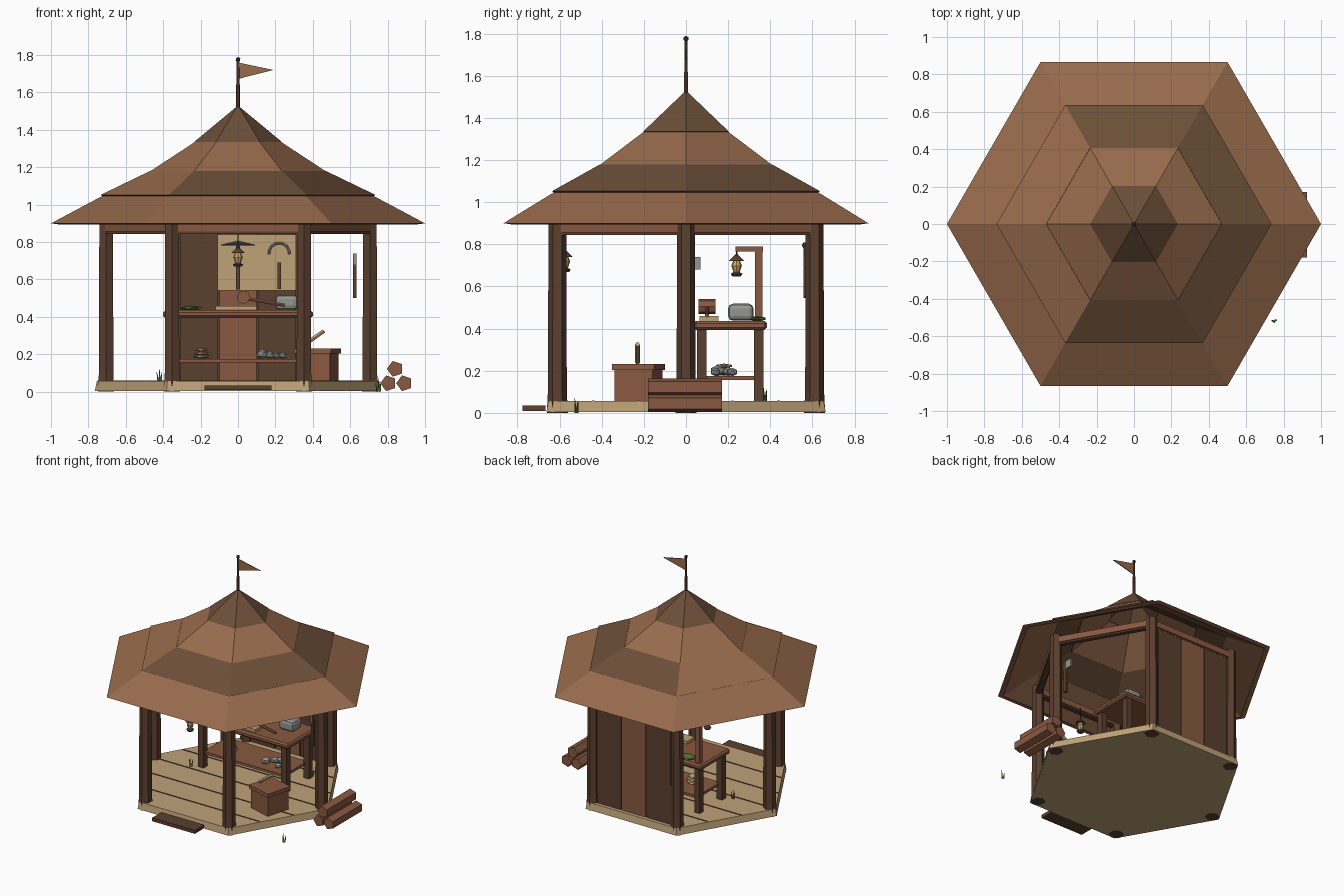
import bpy, bmesh, math
from mathutils import Vector, Matrix

if "Cube" in bpy.data.objects:
    bpy.data.objects.remove(bpy.data.objects["Cube"])


def material(name, rgb):
    m = bpy.data.materials.new(name)
    m.diffuse_color = (*rgb, 1)
    m.use_nodes = True
    m.node_tree.nodes["Principled BSDF"].inputs["Base Color"].default_value = m.diffuse_color
    return m


LIGHT = material("light_brown_wood", (0.31, 0.145, 0.072))
ROOF_DARK = material("dark_roof_wood", (0.15, 0.078, 0.04))
POST = material("dark_brown_wood", (0.105, 0.05, 0.028))
RED = material("red_brown_wood", (0.25, 0.1, 0.052))
TAN = material("tan_wood", (0.52, 0.36, 0.19))
GREY = material("grey_stone", (0.30, 0.30, 0.28))
METAL = material("dark_metal", (0.06, 0.06, 0.065))
GREEN = material("leaf_green", (0.10, 0.19, 0.035))
GLOW = material("lamp_yellow", (0.62, 0.38, 0.12))


def finish(name, bm, *mats):
    bmesh.ops.recalc_face_normals(bm, faces=bm.faces)
    me = bpy.data.meshes.new(name)
    bm.to_mesh(me)
    bm.free()
    ob = bpy.data.objects.new(name, me)
    for m in mats:
        me.materials.append(m)
    bpy.context.collection.objects.link(ob)
    return ob


def box(name, size, loc, mat, rot=(0, 0, 0)):
    bm = bmesh.new()
    bmesh.ops.create_cube(bm, size=1)
    bmesh.ops.scale(bm, vec=size, verts=bm.verts)
    ob = finish(name, bm, mat)
    ob.location, ob.rotation_euler = loc, rot
    return ob


def lathe(name, profile, mat, sides=6, loc=(0, 0, 0), turn=0.0, closed=False):
    """Spin (radius, z) points; closed joins the last point to the first."""
    bm = bmesh.new()
    rings = []
    for r, z in profile:
        rings.append([bm.verts.new((r * math.cos(turn + k * math.tau / sides),
                                    r * math.sin(turn + k * math.tau / sides), z))
                      for k in range(sides)])
    for i in range(len(rings) if closed else len(rings) - 1):
        a, b = rings[i], rings[(i + 1) % len(rings)]
        for k in range(sides):
            n = (k + 1) % sides
            bm.faces.new((a[k], a[n], b[n], b[k]))
    if not closed:
        bm.faces.new(rings[0])
        bm.faces.new(rings[-1])
    bmesh.ops.remove_doubles(bm, verts=bm.verts, dist=1e-5)
    ob = finish(name, bm, mat)
    ob.location = loc
    return ob


def rod(name, p, q, r, mat, sides=6, r2=None):
    p, q = Vector(p), Vector(q)
    ob = lathe(name, [(r, 0), (r if r2 is None else r2, (q - p).length)], mat, sides, p)
    ob.rotation_euler = (q - p).to_track_quat('Z', 'Y').to_euler()
    return ob


def pebble(name, size, loc, mat, detail=1):
    bm = bmesh.new()
    bmesh.ops.create_icosphere(bm, subdivisions=detail, radius=1)
    bmesh.ops.scale(bm, vec=size, verts=bm.verts)
    ob = finish(name, bm, mat)
    ob.location = loc
    return ob


# Floor slab with dark seams between the planks
lathe("floor", [(0.765, 0.004), (0.755, 0.056)], TAN)
for i in range(-2, 3):
    y = i * 0.22
    box("floor_seam", (2 * (0.75 - abs(y) / math.sqrt(3)), 0.01, 0.004), (0, y, 0.057), POST)

# Corner posts, feet and top beams
corners = [Vector((0.705 * math.cos(k * math.pi / 3), 0.705 * math.sin(k * math.pi / 3), 0))
           for k in range(6)]
for k, c in enumerate(corners):
    lathe("post", [(0.05, 0.0), (0.045, 0.1), (0.042, 0.92)], POST, 6, c, math.pi / 2)
    d = corners[(k + 1) % 6]
    mid = (c + d) / 2
    turn = math.atan2(d.y - c.y, d.x - c.x)
    box("top_beam", (0.64, 0.05, 0.045), (mid.x, mid.y, 0.878), RED, (0, 0, turn))
    box("beam_trim", (0.64, 0.035, 0.012), (mid.x, mid.y, 0.85), POST, (0, 0, turn))

# Roof tiers, each a thin hexagonal shell
lathe("roof_eave", [(1.0, 0.9), (0.70, 1.06), (0.68, 1.04), (0.96, 0.895)], LIGHT, closed=True)
tier = lathe("roof_middle", [(0.735, 1.052), (0.47, 1.18), (0.45, 1.16), (0.70, 1.035)],
             ROOF_DARK, closed=True)
tier.data.materials.append(LIGHT)
for f in tier.data.polygons:
    if f.normal.z > 0.1 and f.center.x < -0.3:
        f.material_index = 1
lathe("roof_upper", [(0.49, 1.165), (0.20, 1.355), (0.18, 1.335), (0.46, 1.15)], LIGHT, closed=True)
lathe("roof_cap", [(0.235, 1.335), (0.0, 1.53), (0.0, 1.50), (0.21, 1.33)], ROOF_DARK, closed=True)

# Flag pole and pennant
lathe("flag_pole", [(0.011, 1.48), (0.008, 1.775)], POST)
pebble("pole_knob", (0.014, 0.014, 0.014), (0, 0, 1.776), METAL)
bm = bmesh.new()
pennant = [bm.verts.new(v) for v in ((0, -0.003, 1.672), (0.19, -0.003, 1.72), (0, -0.003, 1.76))]
face = bm.faces.new(pennant)
ext = bmesh.ops.extrude_face_region(bm, geom=[face])
bmesh.ops.translate(bm, vec=(0, 0.006, 0),
                    verts=[v for v in ext["geom"] if isinstance(v, bmesh.types.BMVert)])
finish("pennant", bm, LIGHT)

# Back wall planks and tool board
for i, mat in ((-1, POST), (0, RED), (1, POST)):
    box("wall_plank", (0.198, 0.03, 0.80), (i * 0.208, 0.612, 0.456), mat)
box("wall_backing", (0.63, 0.012, 0.80), (0, 0.615, 0.456), POST)
box("tool_board", (0.42, 0.02, 0.30), (0.10, 0.586, 0.69), TAN)

# Pickaxe and sickle on the board
box("pick_handle", (0.02, 0.018, 0.26), (0, 0.566, 0.675), POST)
for s in (-1, 1):
    rod("pick_head", (0, 0.564, 0.795), (s * 0.09, 0.564, 0.783), 0.015, METAL, 6, 0.003)
box("sickle_handle", (0.02, 0.018, 0.14), (0.22, 0.566, 0.62), POST)
arc = [Vector((0.22 + 0.055 * math.cos(a), 0.566, 0.74 + 0.055 * math.sin(a)))
       for a in [math.radians(-5 + 190 * i / 8) for i in range(9)]]
for p, q in zip(arc, arc[1:]):
    rod("sickle_blade", p, q, 0.007, GREY, 5)

# Axe hung by the right post
box("axe_handle", (0.018, 0.025, 0.24), (0.625, 0.01, 0.62), POST)
box("axe_head", (0.014, 0.08, 0.06), (0.625, 0.03, 0.71), GREY)

# Workbench
bench = box("bench_top", (0.80, 0.35, 0.042), (0, 0.21, 0.415), RED)
bev = bench.modifiers.new("soft_edge", 'BEVEL')
bev.width, bev.segments = 0.012, 1
for x in (-0.35, 0.35):
    for y in (0.075, 0.345):
        box("bench_leg", (0.045, 0.045, 0.34), (x, y, 0.225), POST)
box("bench_shelf", (0.68, 0.28, 0.02), (0, 0.21, 0.165), RED)

# Things on the bench: scroll, mallet, stone, leaves
box("bench_board", (0.22, 0.09, 0.022), (-0.01, 0.11, 0.448), TAN)
rod("mallet_head", (0.03, 0.06, 0.505), (0.03, 0.14, 0.505), 0.036, RED, 8)
rod("mallet_handle", (0.03, 0.10, 0.50), (0.25, 0.10, 0.462), 0.01, RED)
stone = box("grey_block", (0.12, 0.12, 0.08), (0.26, 0.26, 0.478), GREY)
bev = stone.modifiers.new("soft_edge", 'BEVEL')
bev.width, bev.segments = 0.022, 2
pebble("leaves", (0.065, 0.05, 0.013), (-0.25, 0.335, 0.447), GREEN)

# Things on the shelf: sacks and stones
for i in range(3):
    pebble("folded_sack", (0.06 - 0.008 * i, 0.06 - 0.008 * i, 0.011),
           (-0.19, 0.18, 0.187 + 0.018 * i), TAN)
for x, y, r in ((0.13, 0.15, 0.036), (0.20, 0.22, 0.027), (0.24, 0.14, 0.026), (0.17, 0.2, 0.03)):
    pebble("shelf_stone", (r, r, r * 0.75), (x, y, 0.175 + r * 0.7), GREY)

# Crate with lid and a leaning slat
box("crate", (0.185, 0.185, 0.15), (0.425, -0.225, 0.131), RED, (0, 0, -0.26))
box("crate_lid", (0.205, 0.205, 0.028), (0.425, -0.225, 0.217), RED, (0, 0, -0.26))
rod("crate_stick", (0.34, -0.23, 0.24), (0.46, -0.23, 0.325), 0.012, TAN)


# Lanterns, one on the front beam and one on the bench bracket
def lantern(x, y, z, hook):
    lathe("lantern_base", [(0.02, z), (0.028, z + 0.012), (0.015, z + 0.02)], METAL, 8, (x, y, 0))
    lathe("lantern_glass", [(0.015, z + 0.02), (0.025, z + 0.05), (0.016, z + 0.075)],
          GLOW, 8, (x, y, 0))
    lathe("lantern_cap", [(0.036, z + 0.073), (0.014, z + 0.095), (0.006, z + 0.105)],
          POST, 8, (x, y, 0))
    lathe("lantern_hook", [(0.004, z + 0.10), (0.004, hook)], METAL, 6, (x, y, 0))


lantern(0, -0.575, 0.668, 0.86)
lantern(-0.35, 0.24, 0.648, 0.775)
box("bracket_post", (0.035, 0.035, 0.36), (-0.35, 0.345, 0.61), RED)
box("bracket_arm", (0.03, 0.13, 0.022), (-0.35, 0.30, 0.778), RED)

# Front step
box("step", (0.36, 0.11, 0.026), (0, -0.722, 0.021), POST)

# Firewood stack
for x, z in ((0.805, 0.045), (0.89, 0.045), (0.84, 0.122)):
    rod("firewood", (x, -0.18, z), (x, 0.17, z), 0.044, RED, 5)

# Grass tufts
for x, y, z in ((-0.42, 0.03, 0.055), (0.75, -0.52, 0.0), (0.36, 0.375, 0.055)):
    for dx, dy, h in ((-0.015, 0.005, 0.05), (0.0, -0.008, 0.07), (0.014, 0.008, 0.055)):
        rod("grass_blade", (x + dx * 0.4, y + dy * 0.4, z), (x + dx, y + dy, z + h),
            0.007, GREEN, 3, 0.001)
